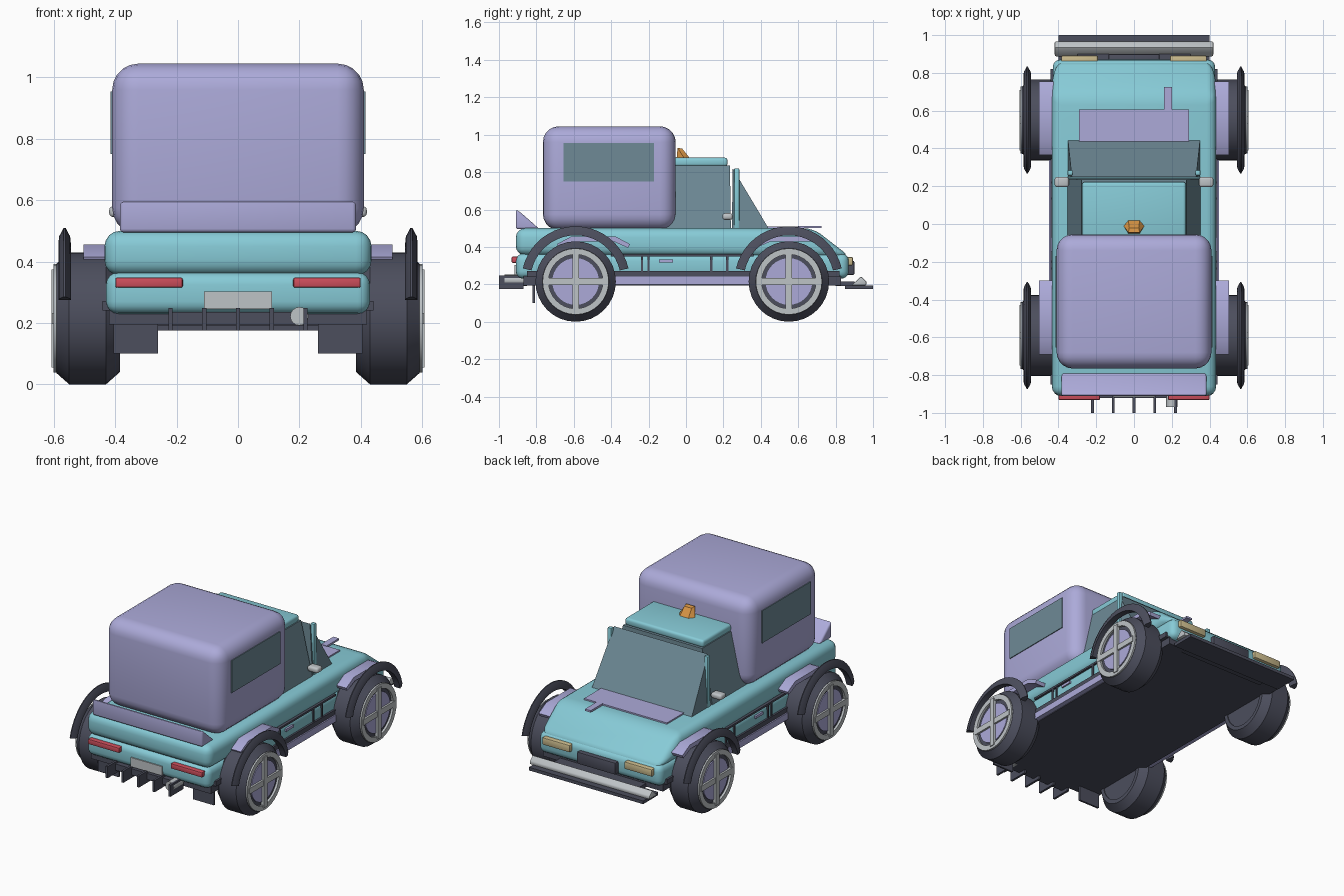
import bpy, bmesh, math
from mathutils import Vector

if "Cube" in bpy.data.objects:
    bpy.data.objects.remove(bpy.data.objects["Cube"])


def mat(name, r, g, b):
    m = bpy.data.materials.new(name)
    lin = [((c / 255 + 0.055) / 1.055) ** 2.4 for c in (r, g, b)]
    m.diffuse_color = (*lin, 1)
    m.use_nodes = True
    m.node_tree.nodes["Principled BSDF"].inputs["Base Color"].default_value = m.diffuse_color
    return m


CYAN = mat("cyan paint", 135, 203, 215)
LAV = mat("lavender paint", 172, 170, 217)
DARK = mat("dark rubber", 76, 78, 93)
GLASS = mat("slate glass", 110, 138, 150)
GREY = mat("light grey metal", 190, 195, 198)
RED = mat("tail red", 205, 78, 92)
ORANGE = mat("beacon orange", 215, 148, 68)
TAN = mat("headlight tan", 202, 186, 140)


def finish(bm, name, m, bevel=0, seg=4):
    """Turn a bmesh into an object, optionally with rounded edges."""
    bmesh.ops.recalc_face_normals(bm, faces=bm.faces)
    if bevel:
        bmesh.ops.bevel(bm, geom=bm.edges[:], offset=bevel, segments=seg,
                        profile=0.5, affect='EDGES', clamp_overlap=True)
    me = bpy.data.meshes.new(name)
    bm.to_mesh(me)
    bm.free()
    me.materials.append(m)
    ob = bpy.data.objects.new(name, me)
    bpy.context.collection.objects.link(ob)
    bpy.ops.object.select_all(action='DESELECT')
    bpy.context.view_layer.objects.active = ob
    ob.select_set(True)
    bpy.ops.object.shade_smooth_by_angle(angle=math.radians(35))
    return ob


def prism(name, m, pts, x0, x1, bevel=0, seg=4, taper=None):
    """Extrude a (y, z) outline from x0 to x1; taper(z) scales x."""
    bm = bmesh.new()
    f = taper or (lambda z: 1)
    a = [bm.verts.new((x0 * f(z), y, z)) for y, z in pts]
    b = [bm.verts.new((x1 * f(z), y, z)) for y, z in pts]
    bm.faces.new(a)
    bm.faces.new(b[::-1])
    for i in range(len(pts)):
        j = (i + 1) % len(pts)
        bm.faces.new((a[i], b[i], b[j], a[j]))
    return finish(bm, name, m, bevel, seg)


def box(name, m, x, y, z, bevel=0, seg=4):
    pts = [(y[0], z[0]), (y[1], z[0]), (y[1], z[1]), (y[0], z[1])]
    return prism(name, m, pts, x[0], x[1], bevel, seg)


def mirror_x(s, a, b):
    return (a, b) if s > 0 else (-b, -a)


def ring(name, m, s, cy, cz, prof, a0=0, a1=360, n=32):
    """Sweep a closed (x, radius) section about an x-parallel axis."""
    bm = bmesh.new()
    full = a1 - a0 == 360
    rows = []
    for i in range(n if full else n + 1):
        t = math.radians(a0 + (a1 - a0) * i / n)
        rows.append([bm.verts.new((s * x, cy + r * math.cos(t), cz + r * math.sin(t)))
                     for x, r in prof])
    k = len(prof)
    for i in range(n):
        p, q = rows[i], rows[(i + 1) % len(rows)]
        for j in range(k):
            bm.faces.new((p[j], q[j], q[(j + 1) % k], p[(j + 1) % k]))
    if not full:
        bm.faces.new(rows[0])
        bm.faces.new(rows[-1])
    return finish(bm, name, m)


def disc(name, m, s, cy, cz, x0, x1, r, n=32):
    pts = [(cy + r * math.cos(2 * math.pi * i / n), cz + r * math.sin(2 * math.pi * i / n))
           for i in range(n)]
    return prism(name, m, pts, s * x0, s * x1)


# Body hull, lower body and chassis
prism("upper_hull", CYAN, [(-0.91, 0.355), (-0.91, 0.5), (0.68, 0.5), (0.88, 0.345)],
      -0.435, 0.435, 0.05)
box("lower_body", CYAN, (-0.43, 0.43), (-0.91, 0.87), (0.23, 0.365), 0.04)
box("chassis", DARK, (-0.42, 0.42), (-0.87, 0.83), (0.195, 0.26))

# Rear canopy and rear spoiler
box("canopy", LAV, (-0.41, 0.41), (-0.765, -0.055), (0.49, 1.045), 0.085, 5)
prism("rear_spoiler", LAV, [(-0.91, 0.495), (-0.91, 0.6), (-0.885, 0.585), (-0.785, 0.497)],
      -0.385, 0.385, 0.012, 3)

# Cab with sloped side glass, roof and windshield wedge
prism("cab_glass", GLASS, [(-0.12, 0.49), (0.24, 0.49), (0.235, 0.835), (-0.12, 0.835)],
      -0.355, 0.355, taper=lambda z: 1 - 0.22 * (z - 0.49) / 0.345)
box("roof", CYAN, (-0.275, 0.275), (-0.12, 0.222), (0.83, 0.877), 0.015, 3)
prism("windshield", GLASS, [(0.245, 0.49), (0.25, 0.82), (0.447, 0.49)],
      -0.35, 0.35, taper=lambda z: 1 - 0.06 * (z - 0.49) / 0.33)

# Orange beacon
bm = bmesh.new()
for x, y, z in [(-0.055, -0.01, 0), (-0.03, 0.02, 0), (0.03, 0.02, 0), (0.055, -0.01, 0),
                (0.03, -0.05, 0), (-0.03, -0.05, 0), (-0.03, -0.045, 0.055), (0.03, -0.045, 0.055),
                (-0.025, -0.02, 0.05), (0.025, -0.02, 0.05)]:
    bm.verts.new((x, y, z + 0.875))
bmesh.ops.convex_hull(bm, input=bm.verts)
finish(bm, "beacon", ORANGE)

# Hood plate and its strip
box("hood_plate", LAV, (-0.29, 0.29), (0.43, 0.605), (0.5, 0.509))
box("hood_strip", LAV, (0.16, 0.2), (0.6, 0.725), (0.5, 0.512))

# Front splitter, bumper, grille
box("splitter", DARK, (-0.4, 0.4), (0.85, 1.0), (0.175, 0.195))
prism("front_bumper", GREY, [(0.885, 0.195), (0.965, 0.195), (0.965, 0.215), (0.935, 0.242)],
      -0.42, 0.42, 0.006, 2)
box("splitter_mount", DARK, (-0.3, 0.3), (0.8, 0.9), (0.19, 0.215))
box("grille", DARK, (-0.135, 0.135), (0.84, 0.9), (0.25, 0.325), 0.006, 2)

# Rear plate, diffuser fins, exhaust
box("rear_plate", GREY, (-0.11, 0.11), (-0.917, -0.905), (0.245, 0.303))
box("diffuser_bar", DARK, (-0.22, 0.22), (-0.92, -0.86), (0.195, 0.235))
for i in range(5):
    x = (i - 2) * 0.11
    box("diffuser_fin", DARK, (x - 0.007, x + 0.007), (-1.0, -0.87), (0.175, 0.248))
bm = bmesh.new()
bmesh.ops.create_cone(bm, cap_ends=True, segments=16, radius1=0.03, radius2=0.03, depth=0.12)
for v in bm.verts:
    v.co = Vector((v.co.x + 0.2, v.co.z - 0.91, v.co.y + 0.222))
finish(bm, "exhaust", GREY)

for s in (1, -1):
    # Canopy windows, corner posts and mirrors
    box("canopy_window", GLASS, mirror_x(s, 0.407, 0.415), (-0.655, -0.17), (0.75, 0.955))
    box("corner_post", CYAN, mirror_x(s, 0.325, 0.352), (0.257, 0.285), (0.49, 0.82), 0.006, 2)
    box("mirror", GREY, mirror_x(s, 0.345, 0.42), (0.195, 0.25), (0.545, 0.58), 0.013, 3)
    # Lights
    box("tail_light", RED, mirror_x(s, 0.18, 0.4), (-0.932, -0.89), (0.315, 0.348), 0.006, 2)
    box("headlight", TAN, mirror_x(s, 0.19, 0.385), (0.84, 0.892), (0.3, 0.347), 0.008, 2)
    # Mud flaps
    box("mud_flap", DARK, mirror_x(s, 0.26, 0.405), (-0.82, -0.808), (0.1, 0.2))
    # Side sills, rail, panel seams and handle
    box("side_sill", LAV, mirror_x(s, 0.4, 0.45), (-0.4, 0.36), (0.2, 0.242))
    box("side_rail", DARK, mirror_x(s, 0.4, 0.442), (-0.85, 0.82), (0.24, 0.272))
    box("seam_rail", DARK, mirror_x(s, 0.4, 0.434), (-0.4, 0.36), (0.35, 0.362))
    for y in (-0.235, -0.2, 0.135, 0.22):
        box("side_seam", DARK, mirror_x(s, 0.42, 0.437), (y - 0.006, y + 0.006), (0.27, 0.35))
    box("door_handle", LAV, mirror_x(s, 0.42, 0.44), (-0.145, -0.07), (0.317, 0.333))
    for cy in (-0.59, 0.55):
        cz = 0.215
        # Fender plate with sloped ends
        fy = cy + (0.095 if cy < 0 else 0.01)
        prism("fender", LAV, [(fy - 0.195, 0.415), (fy - 0.12, 0.455), (fy + 0.12, 0.455),
                              (fy + 0.195, 0.415), (fy + 0.185, 0.395), (fy + 0.11, 0.428),
                              (fy - 0.11, 0.428), (fy - 0.185, 0.395)], s * 0.4, s * 0.503)
        # Wheel arch
        ring("wheel_arch", DARK, s, cy, cz + 0.005,
             [(0.545, 0.242), (0.585, 0.242), (0.583, 0.262), (0.568, 0.29),
              (0.562, 0.29), (0.547, 0.262)], 13, 167, 20)
        # Tyre, rim, hub disc and cross spokes
        ring("tyre", DARK, s, cy, cz,
             [(0.385, 0.15), (0.385, 0.175), (0.43, 0.215), (0.55, 0.215),
              (0.592, 0.178), (0.592, 0.15)])
        disc("wheel_core", DARK, s, cy, cz, 0.39, 0.588, 0.155)
        ring("rim", GREY, s, cy, cz, [(0.58, 0.145), (0.58, 0.177), (0.602, 0.177), (0.602, 0.145)])
        disc("hub_disc", LAV, s, cy, cz, 0.58, 0.594, 0.125)
        box("spoke_upright", GREY, mirror_x(s, 0.585, 0.607), (cy - 0.018, cy + 0.018),
            (cz - 0.16, cz + 0.16))
        box("spoke_level", GREY, mirror_x(s, 0.585, 0.606), (cy - 0.16, cy + 0.16),
            (cz - 0.018, cz + 0.018))
